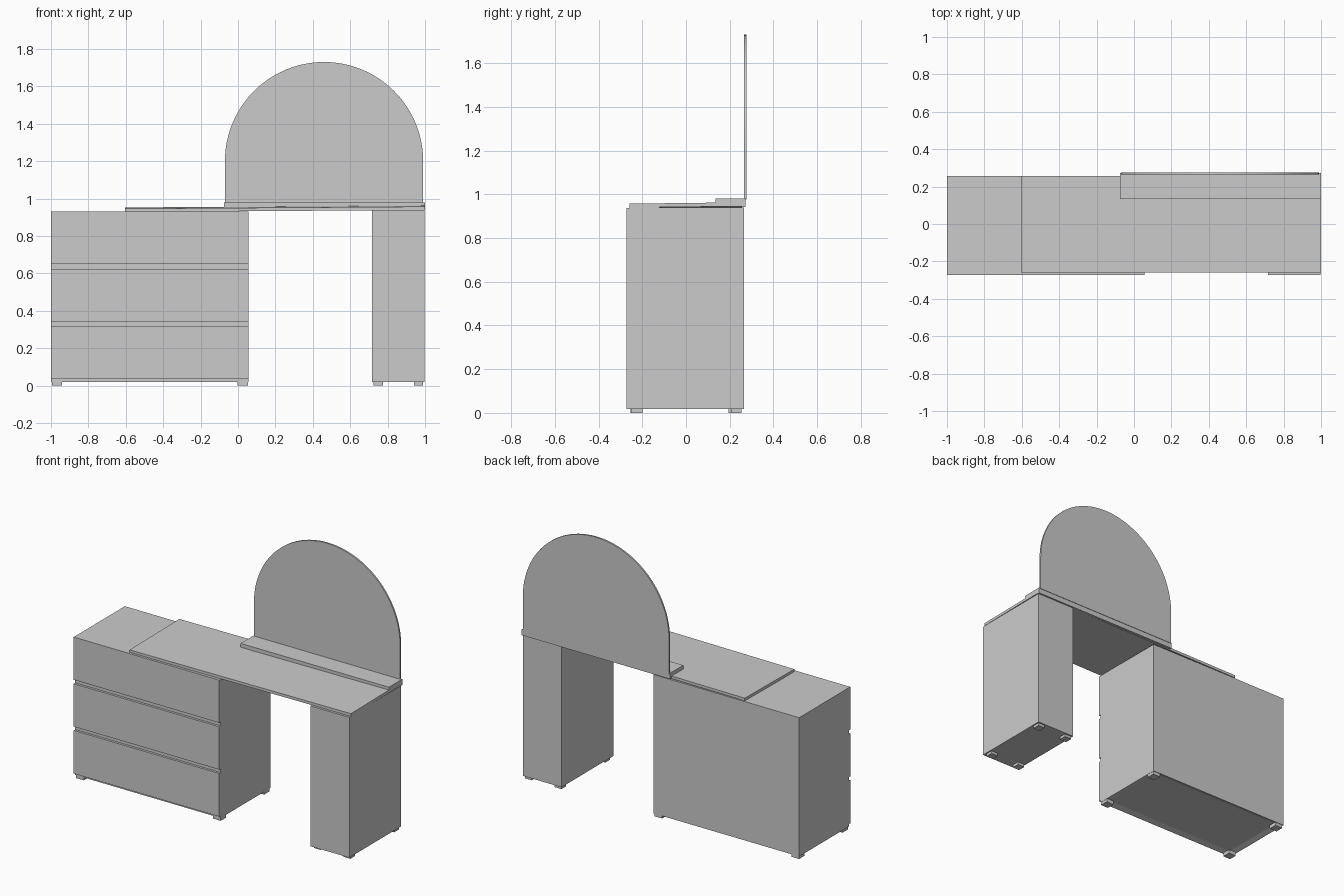
import bpy, bmesh, math

if "Cube" in bpy.data.objects:
    bpy.data.objects.remove(bpy.data.objects["Cube"])

grey = bpy.data.materials.new("plain light grey")
grey.diffuse_color = (0.6, 0.6, 0.6, 1)
grey.use_nodes = True
grey.node_tree.nodes["Principled BSDF"].inputs["Base Color"].default_value = grey.diffuse_color


def finish(name, bm):
    bmesh.ops.recalc_face_normals(bm, faces=bm.faces)
    me = bpy.data.meshes.new(name)
    bm.to_mesh(me)
    bm.free()
    me.materials.append(grey)
    ob = bpy.data.objects.new(name, me)
    bpy.context.collection.objects.link(ob)
    return ob


def make_box(name, x, y, z, shear=None, recess=None):
    """Box from ranges; shear(x, y) lifts corners, recess = (border, depth) underneath."""
    bm = bmesh.new()
    bmesh.ops.create_cube(bm, size=1)
    for v in bm.verts:
        v.co = [r[0] if c < 0 else r[1] for c, r in zip(v.co, (x, y, z))]
        if shear:
            v.co.z += shear(v.co.x, v.co.y)
    bm.normal_update()
    if recess:
        under = [f for f in bm.faces if f.normal.z < -0.9]
        bmesh.ops.inset_region(bm, faces=under, thickness=recess[0])
        bmesh.ops.translate(bm, verts=under[0].verts, vec=(0, 0, recess[1]))
    return finish(name, bm)


def add_feet(name, x0, x1, y0, y1, w, h):
    for i, x in enumerate((x0, x1 - w)):
        for j, y in enumerate((y0, y1 - w)):
            make_box(f"{name}_foot_{i}{j}", (x, x + w), (y, y + w), (0, h))


# Drawer chest with three slab fronts and finger grooves between them
make_box("drawer_chest", (-1, 0.055), (-0.258, 0.256), (0.02, 0.93), recess=(0.05, 0.012))
for i, z in enumerate(((0.035, 0.318), (0.343, 0.624), (0.65, 0.93))):
    make_box(f"drawer_front_{i + 1}", (-1, 0.055), (-0.273, -0.258), z)
add_feet("drawer_chest", -0.995, 0.053, -0.255, 0.25, 0.055, 0.025)

# Narrow side cabinet with door
make_box("side_cabinet", (0.717, 0.998), (-0.258, 0.265), (0.018, 0.94))
make_box("cabinet_door", (0.717, 0.998), (-0.273, -0.258), (0.018, 0.938))
add_feet("side_cabinet", 0.725, 0.99, -0.25, 0.255, 0.05, 0.02)

# Slightly sloping desk top resting on both cabinets
make_box("desk_top", (-0.605, 1), (-0.258, 0.256), (0.928, 0.946),
         shear=lambda x, y: 0.011 * (x + 0.6) / 1.6 + 0.012 * (y + 0.258))

# Shelf along the back that carries the mirror
make_box("mirror_shelf", (-0.075, 1), (0.135, 0.273), (0.955, 0.98))
make_box("shelf_back_lip", (-0.075, 1), (0.257, 0.273), (0.942, 0.955))

# Arched mirror: straight sides below a half circle
cx, cz, r = 0.46, 1.20, 0.53
outline = [(cx - r, 0.975), (cx + r, 0.975)]
outline += [(cx + r * math.cos(math.pi * i / 48), cz + r * math.sin(math.pi * i / 48)) for i in range(49)]
bm = bmesh.new()
face = bm.faces.new([bm.verts.new((x, 0.265, z)) for x, z in outline])
ext = bmesh.ops.extrude_face_region(bm, geom=[face])
bmesh.ops.translate(bm, verts=[g for g in ext["geom"] if isinstance(g, bmesh.types.BMVert)], vec=(0, 0.011, 0))
mirror = finish("arched_mirror", bm)
bpy.context.view_layer.objects.active = mirror
mirror.select_set(True)
bpy.ops.object.shade_smooth_by_angle(angle=math.radians(30))
